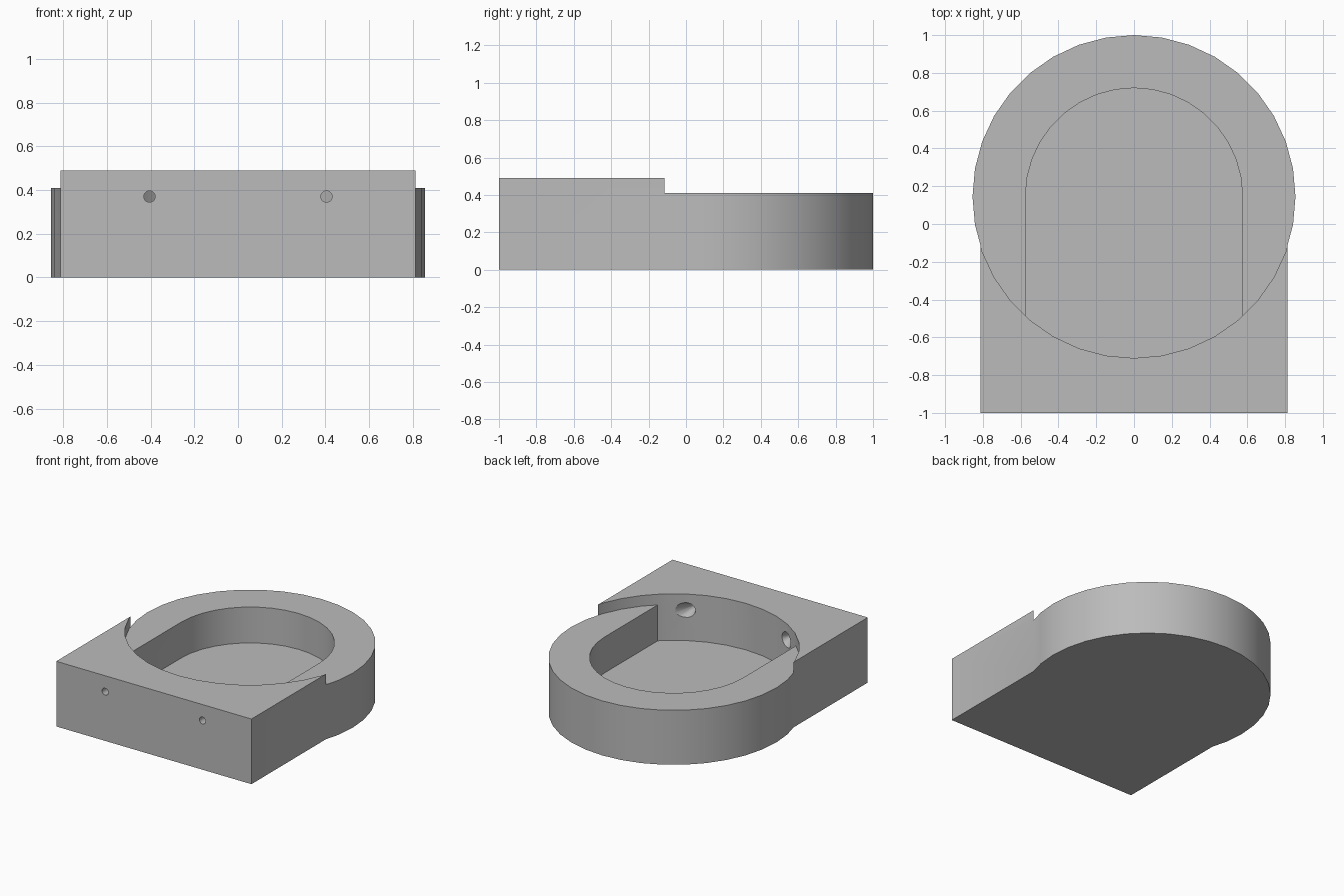
import bpy, bmesh, math

if "Cube" in bpy.data.objects:
    bpy.data.objects.remove(bpy.data.objects["Cube"])

R, RI, CY = 0.855, 0.575, 0.145      # disc radius, pocket radius, shared centre in y
W, TOP, RIM, FLOOR = 0.812, 0.49, 0.41, 0.14
SEG = 36


def arc(r, a0, a1, step=360 // SEG):
    """Points on a circle around the disc centre, angles in degrees."""
    return [(r * math.cos(math.radians(a)), CY + r * math.sin(math.radians(a)))
            for a in range(a0, a1 + 1, step)]


def prism(name, points, z0, z1):
    """Extrude a flat outline from z0 up to z1."""
    bm = bmesh.new()
    face = bm.faces.new([bm.verts.new((x, y, z0)) for x, y in points])
    up = bmesh.ops.extrude_face_region(bm, geom=[face])["geom"]
    bmesh.ops.translate(bm, vec=(0, 0, z1 - z0),
                        verts=[v for v in up if isinstance(v, bmesh.types.BMVert)])
    bmesh.ops.recalc_face_normals(bm, faces=bm.faces)
    mesh = bpy.data.meshes.new(name)
    bm.to_mesh(mesh)
    bm.free()
    obj = bpy.data.objects.new(name, mesh)
    bpy.context.collection.objects.link(obj)
    return obj


def combine(target, tool, operation):
    """Apply a boolean and remove the tool."""
    mod = target.modifiers.new("cut", 'BOOLEAN')
    mod.operation, mod.solver, mod.object = operation, 'EXACT', tool
    bpy.context.view_layer.objects.active = target
    bpy.ops.object.modifier_apply(modifier=mod.name)
    bpy.data.objects.remove(tool)


def cone(x, y0, y1, r0, r1):
    """Round cutter running along y."""
    bpy.ops.mesh.primitive_cone_add(vertices=24, radius1=r0, radius2=r1, depth=y1 - y0,
                                    location=(x, (y0 + y1) / 2, 0.37),
                                    rotation=(-math.pi / 2, 0, 0))
    obj = bpy.context.object
    obj.hide_render = True
    return obj


# Square front block joined to the round disc
body = prism("housing", [(-W, -1), (W, -1), (W, 0), (-W, 0)], 0, TOP)
combine(body, prism("disc", arc(R, 0, 350), 0, RIM), 'UNION')

# Round step that lowers the rim below the block top
combine(body, prism("step_cutter", arc(R, 0, 350), RIM, 0.6), 'DIFFERENCE')

# U-shaped pocket, closed at the front by the disc's curve
a, b = arc(R, 310, 320)
t = (RI - a[0]) / (b[0] - a[0])
corner_y = a[1] + t * (b[1] - a[1])
outline = arc(RI, 0, 180) + [(-RI, corner_y)] + arc(R, 230, 310) + [(RI, corner_y)]
combine(body, prism("pocket_cutter", outline, FLOOR, 0.6), 'DIFFERENCE')

# Two countersunk screw holes through the front wall
for x in (-0.405, 0.405):
    combine(body, cone(x, -1.1, -0.5, 0.026, 0.026), 'DIFFERENCE')
    combine(body, cone(x, -0.68, -0.56, 0.02, 0.075), 'DIFFERENCE')

# Plain grey finish
grey = bpy.data.materials.new("grey")
grey.diffuse_color = (0.5, 0.5, 0.5, 1)
grey.use_nodes = True
grey.node_tree.nodes["Principled BSDF"].inputs["Base Color"].default_value = grey.diffuse_color
body.data.materials.clear()
body.data.materials.append(grey)
for p in body.data.polygons:
    p.material_index = 0
bpy.ops.object.select_all(action='DESELECT')
body.select_set(True)
bpy.context.view_layer.objects.active = body
bpy.ops.object.shade_smooth_by_angle(angle=math.radians(30))
